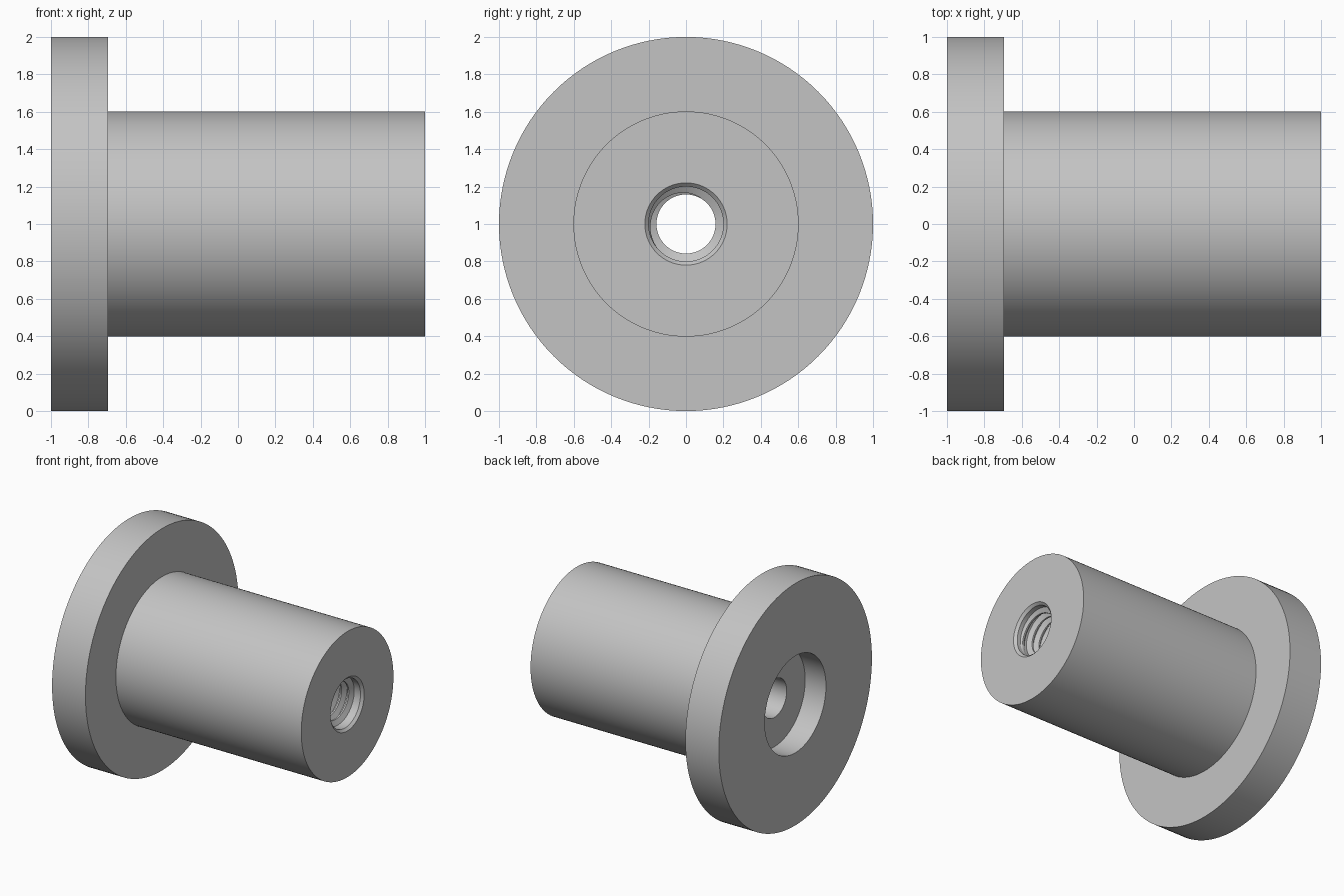
import bpy
import bmesh
from math import cos, sin, pi

cube = bpy.data.objects.get("Cube")
if cube:
    bpy.data.objects.remove(cube, do_unlink=True)

SIDES = 128
AXIS_Z = 1.0

grey = bpy.data.materials.new("plain grey")
grey.use_nodes = True
colour = (0.55, 0.55, 0.55, 1.0)
grey.diffuse_color = colour
grey.node_tree.nodes["Principled BSDF"].inputs["Base Color"].default_value = colour


def ring_point(x, r, angle):
    """Point at radius r around the horizontal axis."""
    return (x, r * cos(angle), AXIS_Z + r * sin(angle))


def finish(bm, name):
    """Turn a bmesh into a smooth shaded object with sharp edges kept."""
    bmesh.ops.recalc_face_normals(bm, faces=bm.faces)
    mesh = bpy.data.meshes.new(name)
    bm.to_mesh(mesh)
    bm.free()
    mesh.materials.append(grey)
    obj = bpy.data.objects.new(name, mesh)
    bpy.context.collection.objects.link(obj)
    bpy.ops.object.select_all(action='DESELECT')
    obj.select_set(True)
    bpy.context.view_layer.objects.active = obj
    bpy.ops.object.shade_smooth_by_angle(angle=pi / 6)
    return obj


def skin(bm, loops, closed):
    """Join neighbouring closed loops of vertices with quads."""
    pairs = list(zip(loops, loops[1:]))
    if closed:
        pairs.append((loops[-1], loops[0]))
    for a, b in pairs:
        n = len(a)
        for i in range(n):
            j = (i + 1) % n
            bm.faces.new((a[i], a[j], b[j], b[i]))


# Flanged body: outer wall, countersunk mouth, tapped bore, plain bore, counterbore
FLANGE, BORE, MAJOR, MINOR = -0.695, 0.4, 0.2, 0.158
THREAD_START, THREAD_END = -0.2, 0.98
profile = [
    (-1, 1), (FLANGE, 1), (FLANGE, 0.602), (1, 0.602),
    (1, 0.22), (THREAD_END, MAJOR), (THREAD_START, MAJOR),
    (THREAD_START - 0.04, MINOR), (-0.81, MINOR), (-0.81, BORE), (-1, BORE),
]
bm = bmesh.new()
rings = [[bm.verts.new(ring_point(x, r, 2 * pi * i / SIDES)) for i in range(SIDES)]
         for x, r in profile]
skin(bm, rings, closed=True)
finish(bm, "flanged_body")

# Internal thread: a tapered-in helical ridge rooted in the bore wall
PITCH, STEPS = 0.066, 64
ROOT = MAJOR + 0.008
x_first = THREAD_START + 0.04
turns = (THREAD_END - 0.04 - x_first) / PITCH
count = int(turns * STEPS)
bm = bmesh.new()
sections = []
for k in range(count + 1):
    fade = min(1, 2 * k / STEPS, 2 * (count - k) / STEPS)
    crest = MINOR + (1 - fade) * (MAJOR + 0.004 - MINOR)
    x = x_first + PITCH * k / STEPS
    angle = 2 * pi * k / STEPS
    shape = [(-0.46, ROOT), (-0.1, crest), (0.1, crest), (0.46, ROOT)]
    sections.append([bm.verts.new(ring_point(x + PITCH * s, r, angle))
                     for s, r in shape])
skin(bm, sections, closed=False)
bm.faces.new(sections[0])
bm.faces.new(sections[-1])
finish(bm, "internal_thread")
